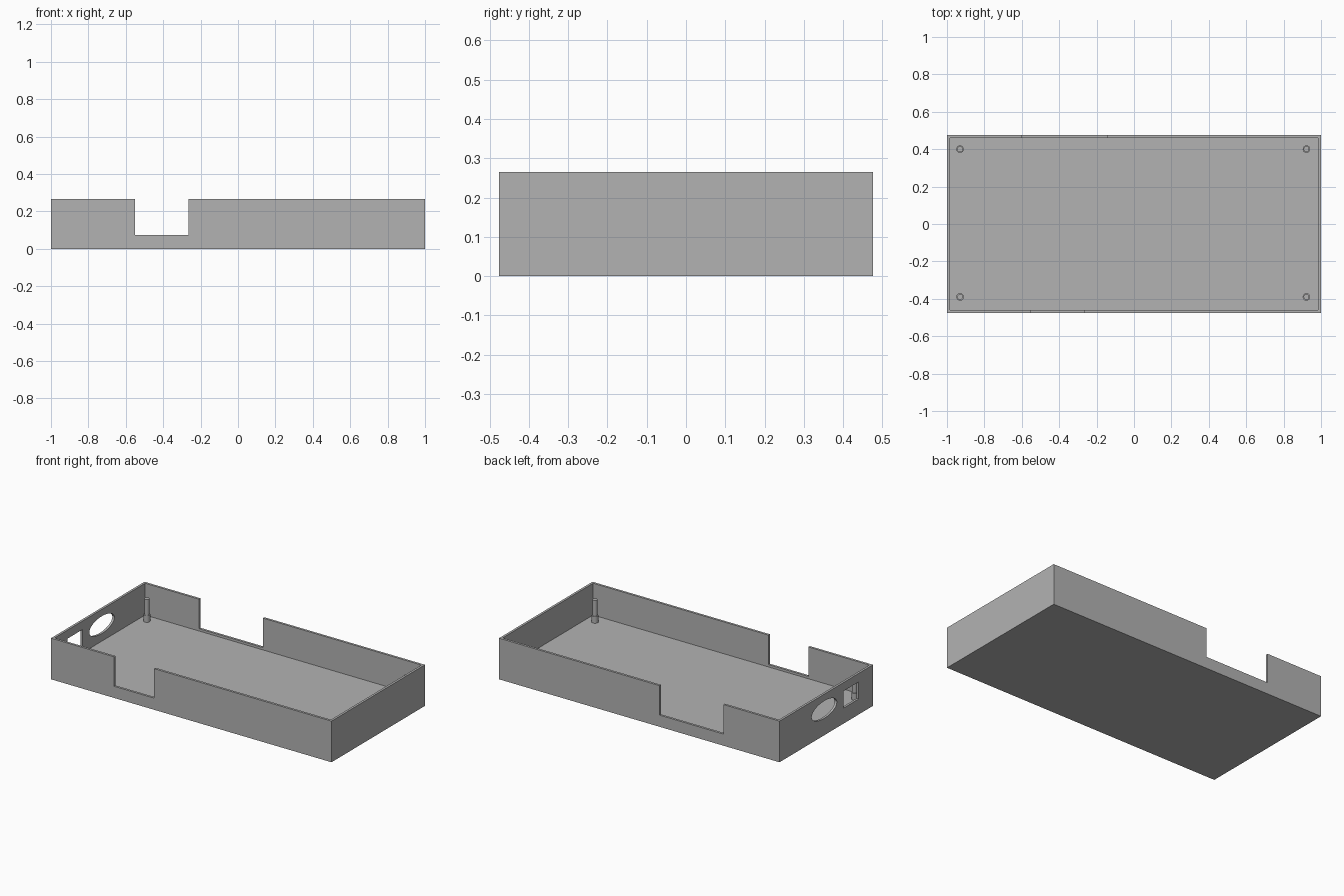
import bpy
import math

if "Cube" in bpy.data.objects:
    bpy.data.objects.remove(bpy.data.objects["Cube"], do_unlink=True)

HALF_X, HALF_Y, HEIGHT = 1.0, 0.476, 0.265
WALL, FLOOR = 0.015, 0.06

grey = bpy.data.materials.new("plain grey")
grey.use_nodes = True
colour = (0.45, 0.45, 0.45, 1)
grey.diffuse_color = colour
grey.node_tree.nodes["Principled BSDF"].inputs["Base Color"].default_value = colour


def box(name, x, y, z):
    """Box from (low, high) pairs on each axis."""
    spans = (x, y, z)
    bpy.ops.mesh.primitive_cube_add(size=1, location=[(a + b) / 2 for a, b in spans])
    ob = bpy.context.object
    ob.name = name
    ob.scale = [b - a for a, b in spans]
    bpy.ops.object.transform_apply(location=False, rotation=False, scale=True)
    return ob


def cylinder(name, radius, x, y, z, vertices=32):
    bpy.ops.mesh.primitive_cylinder_add(
        vertices=vertices, radius=radius, depth=z[1] - z[0], location=(x, y, sum(z) / 2))
    ob = bpy.context.object
    ob.name = name
    ob.data.materials.append(grey)
    bpy.ops.object.shade_smooth_by_angle(angle=math.radians(40))
    return ob


def cut(target, cutter):
    """Subtract the cutter and discard it."""
    cutter.hide_render = True
    mod = target.modifiers.new("cut", 'BOOLEAN')
    mod.operation = 'DIFFERENCE'
    mod.solver = 'EXACT'
    mod.object = cutter
    bpy.context.view_layer.objects.active = target
    bpy.ops.object.modifier_apply(modifier=mod.name)
    bpy.data.objects.remove(cutter, do_unlink=True)


# Open tray
tray = box("tray", (-HALF_X, HALF_X), (-HALF_Y, HALF_Y), (0, HEIGHT))
tray.data.materials.append(grey)
inner_x, inner_y = HALF_X - WALL, HALF_Y - WALL
cut(tray, box("cavity_cutter", (-inner_x, inner_x), (-inner_y, inner_y), (FLOOR, 0.5)))

# Notches in the front and back walls
for side, x in ((-1, (-0.55, -0.265)), (1, (-0.6, -0.145))):
    y = sorted((side * (HALF_Y - 0.03), side * (HALF_Y + 0.1)))
    cut(tray, box("notch_cutter", x, y, (0.075, 0.5)))

# Square and oval openings in the end wall
cut(tray, box("square_cutter", (-1.1, -0.97), (-0.33, -0.175), (0.1, 0.21)))
bpy.ops.mesh.primitive_cylinder_add(vertices=64, radius=1, depth=0.13,
                                    location=(-1.035, 0.02, 0.165),
                                    rotation=(0, math.pi / 2, 0))
oval = bpy.context.object
oval.name = "oval_cutter"
oval.scale = (0.056, 0.128, 1)
bpy.context.view_layer.update()
cut(tray, oval)

# Stepped mounting posts in the corners
for side_x, x in (("right", -0.93), ("left", 0.922)):
    for side_y, y in (("front", -0.39), ("back", 0.4)):
        label = f"{side_y}_{side_x}"
        cylinder(f"post_base_{label}", 0.02, x, y, (FLOOR - 0.01, 0.103))
        cylinder(f"post_pin_{label}", 0.015, x, y, (0.095, 0.205))
